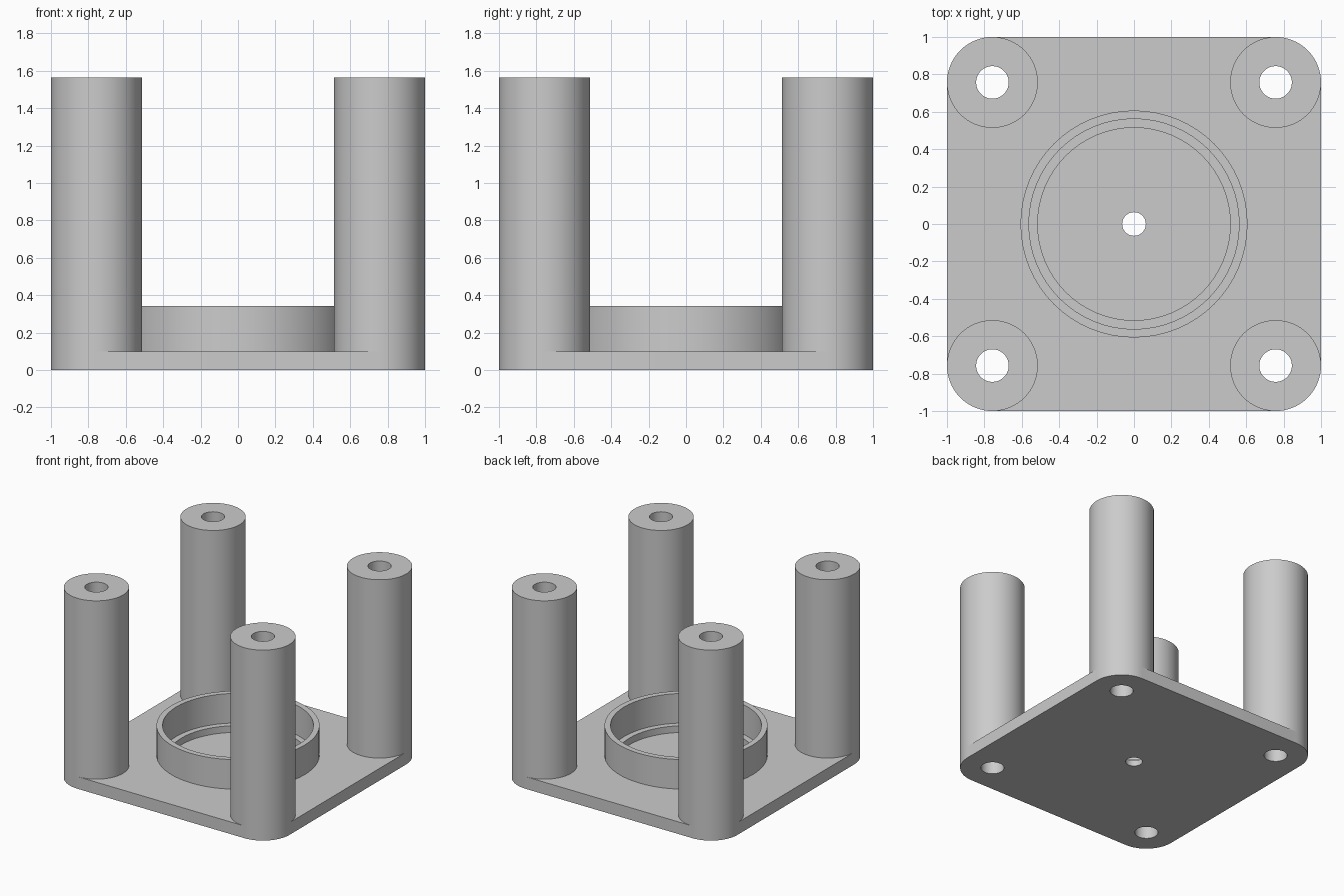
import bpy, bmesh, math

if "Cube" in bpy.data.objects:
    bpy.data.objects.remove(bpy.data.objects["Cube"], do_unlink=True)

POST_X = 0.757       # post centre offset on both axes
POST_R = 0.243       # also the plate corner radius
HOLE_R = 0.087
PLATE_TOP = 0.1
POST_TOP = 1.565
SEGMENTS = 64
CORNERS = [(1, 1), (-1, 1), (-1, -1), (1, -1)]

grey = bpy.data.materials.new("plain_grey")
grey.use_nodes = True
grey.diffuse_color = (0.6, 0.6, 0.6, 1)
grey.node_tree.nodes["Principled BSDF"].inputs["Base Color"].default_value = (0.6, 0.6, 0.6, 1)


def make_object(name, bm):
    bmesh.ops.recalc_face_normals(bm, faces=bm.faces)
    mesh = bpy.data.meshes.new(name)
    bm.to_mesh(mesh)
    bm.free()
    mesh.materials.append(grey)
    obj = bpy.data.objects.new(name, mesh)
    bpy.context.collection.objects.link(obj)
    return obj


def activate(obj):
    bpy.ops.object.select_all(action="DESELECT")
    obj.select_set(True)
    bpy.context.view_layer.objects.active = obj


def smooth(obj):
    activate(obj)
    bpy.ops.object.shade_smooth_by_angle(angle=math.radians(30))


def circle(radius, x=0, y=0, start=0, count=SEGMENTS):
    step = 2 * math.pi / SEGMENTS
    return [(x + radius * math.cos(start + i * step),
             y + radius * math.sin(start + i * step)) for i in range(count)]


def prism(name, outline, low, high):
    bm = bmesh.new()
    base = bm.faces.new([bm.verts.new((x, y, low)) for x, y in outline])
    top = bmesh.ops.extrude_face_region(bm, geom=[base], use_keep_orig=True)["geom"]
    verts = [v for v in top if isinstance(v, bmesh.types.BMVert)]
    bmesh.ops.translate(bm, verts=verts, vec=(0, 0, high - low))
    return make_object(name, bm)


def tube(name, outer, inner, low, high, x=0, y=0):
    """Open-bottomed tube standing on the plate."""
    bm = bmesh.new()
    loops = [[bm.verts.new((px, py, z)) for px, py in circle(r, x, y)]
             for r, z in ((outer, low), (outer, high), (inner, high), (inner, low))]
    for a, b in zip(loops, loops[1:]):
        for i in range(SEGMENTS):
            j = (i + 1) % SEGMENTS
            bm.faces.new((a[i], a[j], b[j], b[i]))
    # Orient each face away from the tube wall
    obj = make_object(name, bm)
    smooth(obj)
    return obj


def cut(target, outline, low, high):
    cutter = prism("cutter", outline, low, high)
    cutter.hide_render = True
    mod = target.modifiers.new("cut", "BOOLEAN")
    mod.operation = "DIFFERENCE"
    mod.solver = "EXACT"
    mod.object = cutter
    activate(target)
    bpy.ops.object.modifier_apply(modifier=mod.name)
    bpy.data.objects.remove(cutter, do_unlink=True)


# Base plate with rounded corners
outline = []
for k, (sx, sy) in enumerate(CORNERS):
    outline += circle(POST_R, sx * POST_X, sy * POST_X,
                      k * math.pi / 2, SEGMENTS // 4 + 1)
plate = prism("base_plate", outline, 0, PLATE_TOP)

# Recess inside the ring, centre hole and corner holes
cut(plate, circle(0.515), 0.045, 0.2)
cut(plate, circle(0.063), -0.1, 0.2)
for sx, sy in CORNERS:
    cut(plate, circle(HOLE_R, sx * POST_X, sy * POST_X), -0.1, 0.2)
smooth(plate)

# Raised ring
tube("centre_ring", 0.607, 0.562, PLATE_TOP, 0.343)

# Hollow corner posts
for sx, sy in CORNERS:
    name = ("back" if sy > 0 else "front") + ("_left" if sx > 0 else "_right") + "_post"
    tube(name, POST_R, HOLE_R, PLATE_TOP, POST_TOP, sx * POST_X, sy * POST_X)
